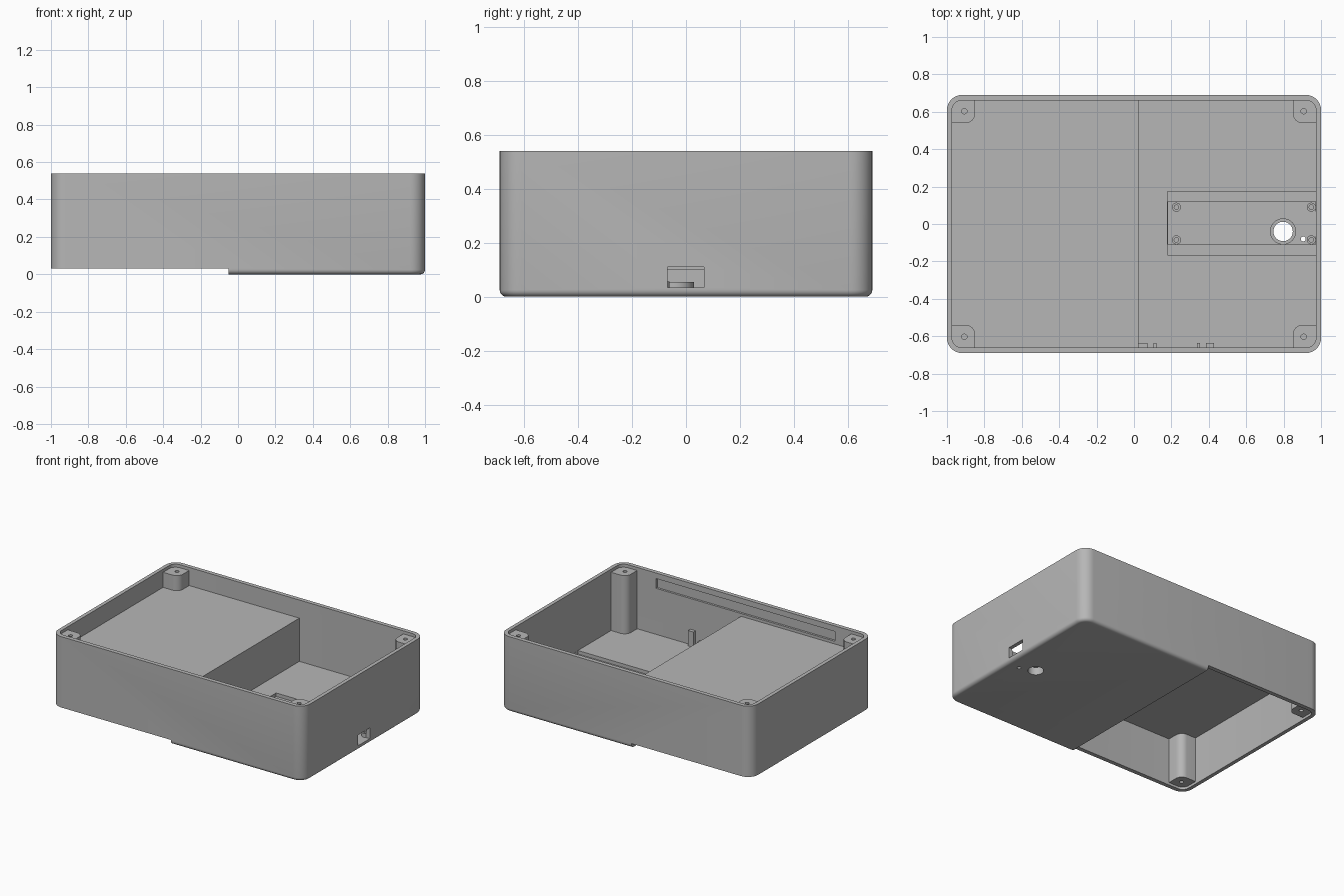
import bpy, bmesh, math
from mathutils import Matrix

cube = bpy.data.objects.get("Cube")
if cube:
    bpy.data.objects.remove(cube, do_unlink=True)

GREY = (0.47, 0.47, 0.47, 1)
plastic = bpy.data.materials.new("grey_plastic")
plastic.use_nodes = True
plastic.diffuse_color = GREY
plastic.node_tree.nodes["Principled BSDF"].inputs["Base Color"].default_value = GREY

HX, HY, TOP = 1.0, 0.69, 0.54      # outer half sizes and height
IX, IY = 0.973, 0.66               # inner half sizes
FLOOR, DECK, CEILING = 0.1, 0.41, 0.375
STEP_X, STEP_Z = -0.05, 0.032


def outline(x0, x1, y0, y1, radii, steps=8):
    """Rectangle with its own radius at each corner, from (x1, y1) anticlockwise."""
    signs = ((1, 1), (-1, 1), (-1, -1), (1, -1))
    pts = []
    for i, ((sx, sy), r) in enumerate(zip(signs, radii)):
        cx = (x1 if sx > 0 else x0) - sx * r
        cy = (y1 if sy > 0 else y0) - sy * r
        for k in range(steps + 1 if r else 1):
            a = math.pi / 2 * (i + k / steps)
            pts.append((cx + r * math.cos(a), cy + r * math.sin(a)))
    return pts


def finish(name, bm):
    bmesh.ops.recalc_face_normals(bm, faces=bm.faces)
    mesh = bpy.data.meshes.new(name)
    bm.to_mesh(mesh)
    bm.free()
    mesh.materials.append(plastic)
    ob = bpy.data.objects.new(name, mesh)
    bpy.context.collection.objects.link(ob)
    return ob


def prism(name, x0, x1, y0, y1, z0, z1, radii=(0, 0, 0, 0), fillet=0):
    bm = bmesh.new()
    base = bm.faces.new([bm.verts.new((x, y, z0)) for x, y in outline(x0, x1, y0, y1, radii)])
    up = bmesh.ops.extrude_face_region(bm, geom=[base], use_keep_orig=True)["geom"]
    for v in up:
        if isinstance(v, bmesh.types.BMVert):
            v.co.z = z1
    if fillet:
        bmesh.ops.bevel(bm, geom=list(base.edges), offset=fillet, segments=5,
                        profile=0.5, affect='EDGES')
    return finish(name, bm)


def rod(name, x, y, z, r, length, axis='Z'):
    bm = bmesh.new()
    bmesh.ops.create_cone(bm, cap_ends=True, segments=32, radius1=r, radius2=r, depth=length)
    if axis == 'X':
        bm.transform(Matrix.Rotation(math.pi / 2, 4, 'Y'))
    bm.transform(Matrix.Translation((x, y, z)))
    return finish(name, bm)


def cut(target, cutter):
    mod = target.modifiers.new("cut", 'BOOLEAN')
    mod.operation, mod.solver, mod.object = 'DIFFERENCE', 'EXACT', cutter
    bpy.context.view_layer.objects.active = target
    bpy.ops.object.modifier_apply(modifier=mod.name)
    bpy.data.objects.remove(cutter, do_unlink=True)


parts = []

# Main case, rounded at the corners and the bottom edge
case = prism("case", -HX, HX, -HY, HY, 0, TOP, (0.08,) * 4, fillet=0.025)
parts.append(case)
R = 0.05
# Upper room above the deck, deep bay at +x, battery bay open below at -x
cut(case, prism("c", -IX, IX, -IY, IY, DECK, 1, (R,) * 4))
cut(case, prism("c", 0.025, IX, -IY, IY, FLOOR, 0.45, (R, 0, 0, R)))
cut(case, prism("c", -2, STEP_X, -1, 1, -1, STEP_Z))
cut(case, prism("c", -IX, STEP_X, -IY, IY, -0.1, CEILING, (0, R, R, 0)))
cut(case, prism("c", STEP_X - 0.01, -0.01, -IY, IY, 0.045, CEILING - 0.001))

# Stepped board pocket with its socket opening and floor holes
cut(case, prism("c", 0.18, IX - 0.001, -0.165, 0.175, 0.075, 0.2))
cut(case, prism("c", 0.181, IX - 0.002, -0.11, 0.12, 0.03, 0.2))
cut(case, prism("c", 0.95, 1.1, -0.068, 0.066, 0.033, 0.11))
BUTTON = (0.797, -0.04)
cut(case, rod("c", *BUTTON, 0, 0.052, 0.3))
cut(case, rod("c", 0.905, -0.08, 0, 0.013, 0.3))

# Blind round recesses in the end wall and a long groove in the front wall
for y in (-0.37, 0.02, 0.41):
    cut(case, rod("c", 0.965, y, 0.245, 0.055, 0.04, 'X'))
cut(case, prism("c", -0.72, 0.70, -IY - 0.015, -IY + 0.05, 0.43, 0.5))

# Corner screw posts
for sx, side in ((1, "left"), (-1, "right")):
    for sy, end in ((1, "back"), (-1, "front")):
        xs = sorted((sx * 0.85, sx * (IX + 0.002)))
        ys = sorted((sy * 0.54, sy * (IY + 0.002)))
        radii = [R if a * b == sx * sy else 0 for a, b in ((1, 1), (-1, 1), (-1, -1), (1, -1))]
        z0 = 0.05 if sx < 0 else FLOOR - 0.01
        post = prism(f"screw_post_{end}_{side}", *xs, *ys, z0, 0.518, radii)
        cut(post, rod("c", sx * 0.907, sy * 0.603, 0.518, 0.014, 0.16))
        if sx < 0:
            cut(post, rod("c", sx * 0.907, sy * 0.603, z0, 0.014, 0.16))
        parts.append(post)

# Board standoffs and the collar around the floor hole
for x in (0.227, 0.948):
    for y in (-0.085, 0.09):
        boss = rod("board_standoff", x, y, 0.042, 0.024, 0.03)
        cut(boss, rod("c", x, y, 0.06, 0.012, 0.05))
        parts.append(boss)
collar = rod("hole_collar", *BUTTON, 0.04, 0.07, 0.03)
cut(collar, rod("c", *BUTTON, 0.04, 0.052, 0.1))
parts.append(collar)

# Retaining ribs on the inside of the front wall
for x0, x1, top in ((0.025, 0.072, 0.21), (0.105, 0.12, 0.15),
                    (0.337, 0.352, 0.15), (0.385, 0.428, 0.21)):
    parts.append(prism("wall_rib", x0, x1, -IY - 0.005, -0.635, FLOOR - 0.01, top))

# Smooth the curved faces, keep the edges sharp
bpy.ops.object.select_all(action='DESELECT')
for ob in parts:
    ob.select_set(True)
bpy.context.view_layer.objects.active = case
bpy.ops.object.shade_smooth_by_angle(angle=math.radians(30))
